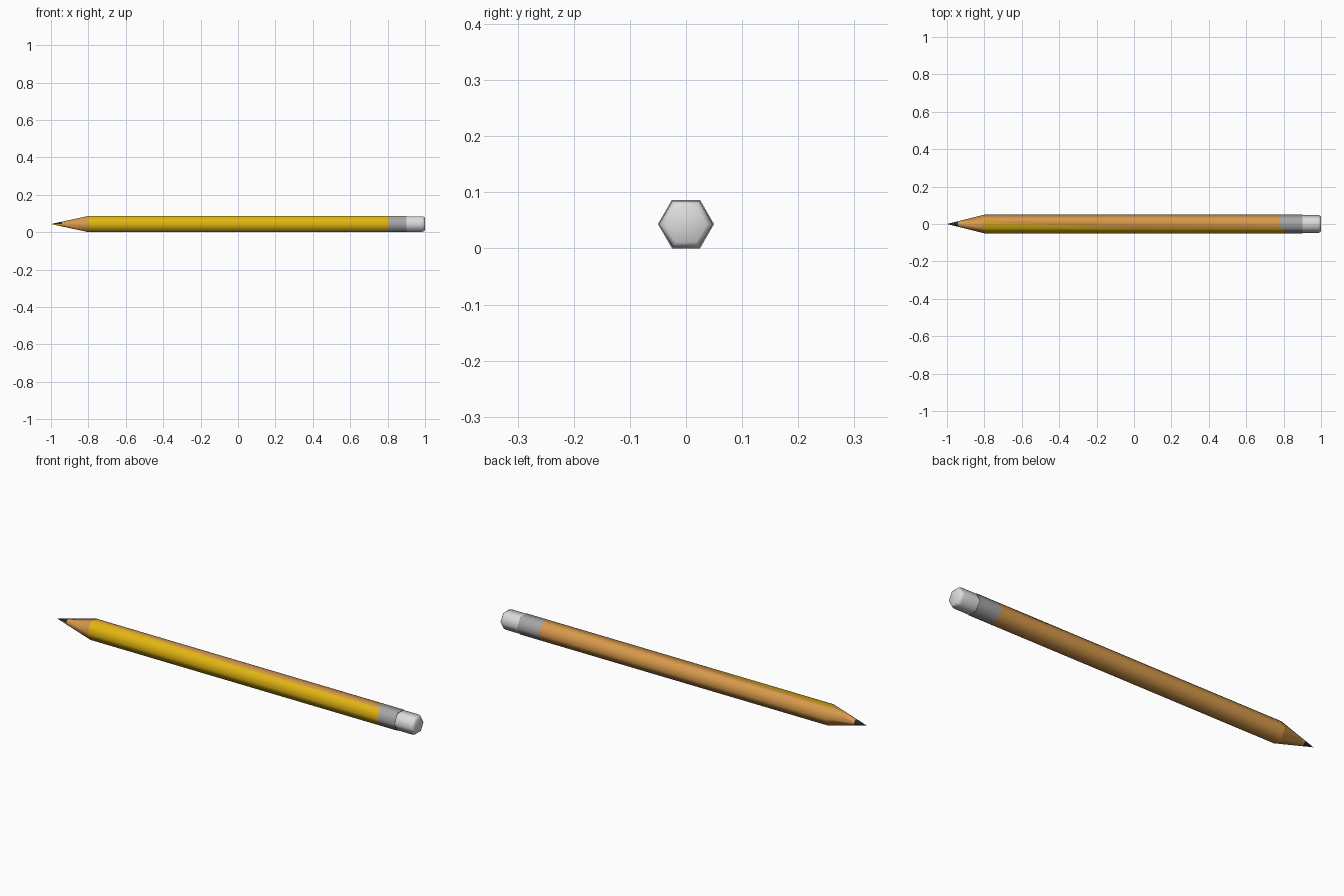
import bpy, bmesh, math
from mathutils import Vector

if "Cube" in bpy.data.objects:
    bpy.data.objects.remove(bpy.data.objects["Cube"])

R = 0.05
ZC = R * math.sqrt(3) / 2


def material(name, rgb):
    m = bpy.data.materials.new(name)
    m.diffuse_color = (*rgb, 1)
    m.use_nodes = True
    m.node_tree.nodes["Principled BSDF"].inputs["Base Color"].default_value = m.diffuse_color
    return m


YELLOW = material("yellow paint", (0.76, 0.46, 0.006))
WOOD = material("tan wood", (0.68, 0.32, 0.07))
METAL = material("grey metal", (0.38, 0.38, 0.38))
RUBBER = material("white rubber", (0.72, 0.72, 0.72))
LEAD = material("dark lead", (0.02, 0.025, 0.035))


def hex_part(name, stations, mats, rule=None, cut=None, caps=(False, False), angle=65):
    """Skin hexagonal rings given as (x, radius); rule(normal, centre) -> material index."""
    bm = bmesh.new()
    rings = []
    for x, r in stations:
        n = 6 if r > 0 else 1
        rings.append([bm.verts.new((x, r * math.cos(k * math.pi / 3),
                                    ZC + r * math.sin(k * math.pi / 3))) for k in range(n)])
    for a, b in zip(rings, rings[1:]):
        for k in range(6):
            j = (k + 1) % 6
            if len(a) == 1:
                bm.faces.new((a[0], b[k], b[j]))
            else:
                bm.faces.new((a[k], b[k], b[j], a[j]))
    if caps[0]:
        bm.faces.new(rings[0])
    if caps[1]:
        bm.faces.new(rings[-1])
    bmesh.ops.recalc_face_normals(bm, faces=bm.faces)
    # make sure side normals point away from the axis
    f = bm.faces[0] if hasattr(bm.faces, "ensure_lookup_table") and not bm.faces.ensure_lookup_table() else None
    c = f.calc_center_median()
    if f.normal.dot(Vector((0, c.y, c.z - ZC))) < 0:
        bmesh.ops.reverse_faces(bm, faces=bm.faces)
    bm.normal_update()
    if cut:
        top = [f for f in bm.faces if f.normal.z > 0.9]
        geom = top + list({e for f in top for e in f.edges}) + list({v for f in top for v in f.verts})
        bmesh.ops.bisect_plane(bm, geom=geom, plane_co=cut[0], plane_no=cut[1])
        bm.normal_update()
    if rule:
        for f in bm.faces:
            f.material_index = rule(f.normal, f.calc_center_median())
    me = bpy.data.meshes.new(name)
    bm.to_mesh(me)
    bm.free()
    for m in mats:
        me.materials.append(m)
    ob = bpy.data.objects.new(name, me)
    bpy.context.collection.objects.link(ob)
    bpy.ops.object.select_all(action='DESELECT')
    ob.select_set(True)
    bpy.context.view_layer.objects.active = ob
    bpy.ops.object.shade_smooth_by_angle(angle=math.radians(angle))
    return ob


def front(n):
    return n.y < -0.3


# Shaft: painted front, bare back, with a slanted paint edge on the top face
edge_co = Vector((-0.8, 0.012, 0))
edge_no = Vector((0.037, 0.8, 0)).normalized()


def shaft_rule(n, c):
    painted = front(n) or (n.z > 0.9 and (c - edge_co).dot(edge_no) < 0)
    return 0 if painted else 1


hex_part("shaft", [(-0.8, R), (0.78, R)], [YELLOW, WOOD], shaft_rule, (edge_co, edge_no))

# Sharpened cone and the writing tip
TIP = 0.94
tip_r = R * (1 - TIP) / 0.2
hex_part("sharpened_cone", [(-TIP, tip_r), (-0.8, R)], [WOOD])
hex_part("lead_tip", [(-1, 0), (-TIP, tip_r)], [LEAD, YELLOW],
         lambda n, c: 1 if front(n) and n.z < 0 else 0)

# Metal sleeve, with the front paint running a little further along
hex_part("metal_sleeve", [(0.78, R), (0.805, R), (0.9, R), (0.9, 0.045)], [METAL, YELLOW],
         lambda n, c: 1 if front(n) and c.x < 0.8 else 0)

# Eraser with a rounded end
hex_part("eraser", [(0.895, 0.048), (0.982, 0.048), (0.99, 0.0465), (0.996, 0.043), (1.0, 0.037)],
         [RUBBER], caps=(True, True))
